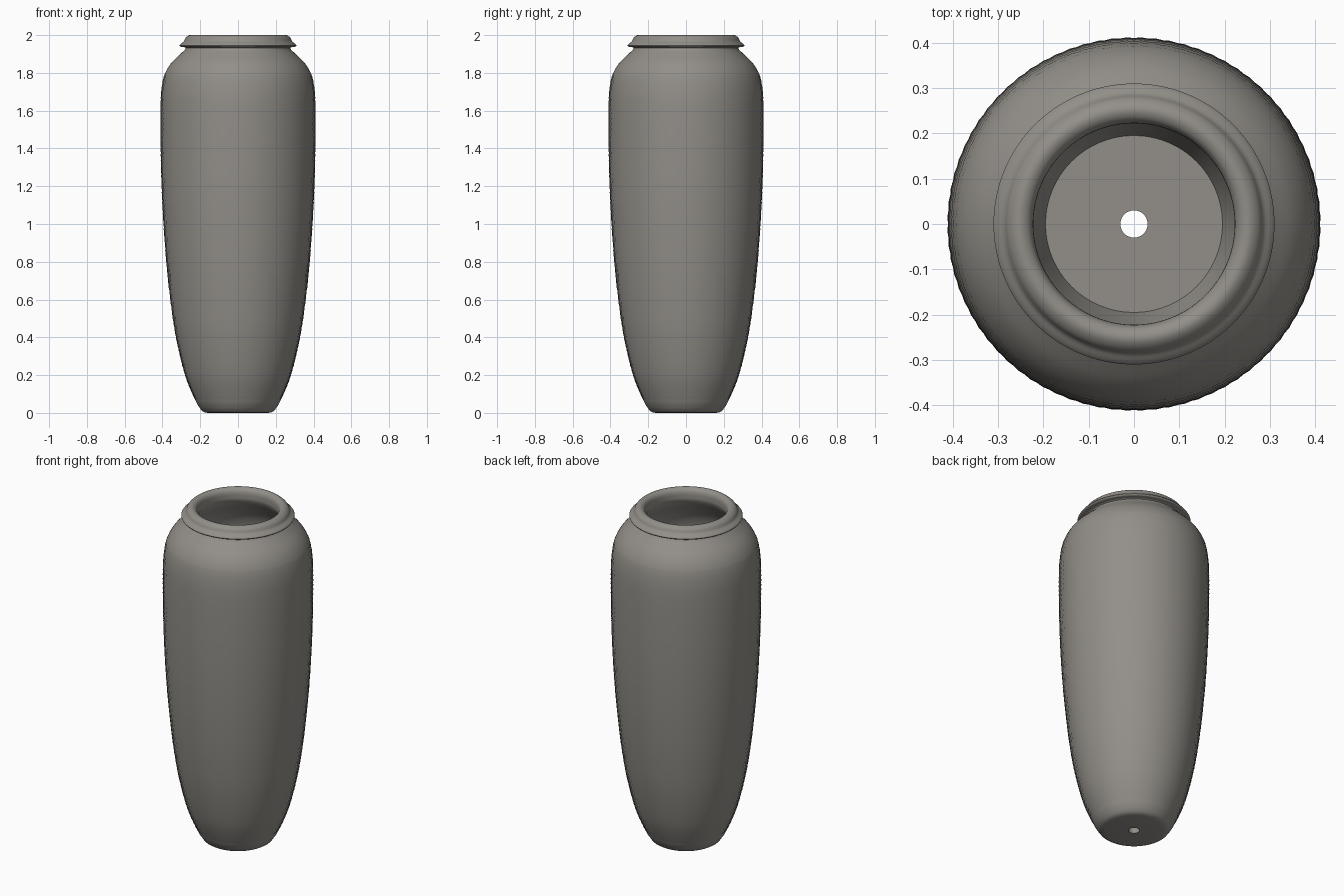
import bpy, bmesh, math

if "Cube" in bpy.data.objects:
    bpy.data.objects.remove(bpy.data.objects["Cube"])

SEG = 160          # columns around the jar
BUMP = 0.0016      # depth of the hammered texture


def smooth_curve(pts, steps):
    """Radius sampled at even heights along a Catmull-Rom curve of (r, z) points."""
    fine = []
    for k in range(len(pts) - 1):
        p = [pts[max(k - 1, 0)], pts[k], pts[k + 1], pts[min(k + 2, len(pts) - 1)]]
        for s in range(12):
            t = s / 12
            fine.append(tuple(0.5 * (2 * b + (c - a) * t + (2 * a - 5 * b + 4 * c - d) * t * t
                                     + (3 * b - a - 3 * c + d) * t ** 3)
                              for a, b, c, d in zip(*p)))
    fine.append(pts[-1])
    # resample by arc length
    run = [0.0]
    for a, b in zip(fine, fine[1:]):
        run.append(run[-1] + math.dist(a, b))
    out, k = [], 0
    for i in range(steps + 1):
        want = run[-1] * i / steps
        while k < len(fine) - 2 and run[k + 1] < want:
            k += 1
        f = (want - run[k]) / (run[k + 1] - run[k])
        out.append(tuple(u + (v - u) * f for u, v in zip(fine[k], fine[k + 1])))
    return out


# Outer body, from the foot up to the neck
body = smooth_curve([(0.205, 0.03), (0.225, 0.065), (0.28, 0.2), (0.328, 0.4), (0.358, 0.6),
                     (0.379, 0.8), (0.394, 1.0), (0.404, 1.2), (0.409, 1.4), (0.410, 1.6),
                     (0.405, 1.71), (0.389, 1.79), (0.355, 1.85), (0.305, 1.9),
                     (0.281, 1.922)], 140)
# Rolled rim, from the neck over the lip to the mouth
rim = smooth_curve([(0.277, 1.932), (0.284, 1.936), (0.302, 1.938), (0.31, 1.945), (0.302, 1.955),
                    (0.287, 1.967), (0.277, 1.986), (0.262, 1.998), (0.247, 2.0),
                    (0.231, 1.991), (0.223, 1.972), (0.222, 1.94)], 36)
# Inside wall, from the mouth down to the floor
inside = smooth_curve([(0.226, 1.925), (0.26, 1.875), (0.31, 1.82), (0.345, 1.75), (0.36, 1.6),
                       (0.354, 1.2), (0.329, 0.8), (0.278, 0.4), (0.235, 0.2),
                       (0.195, 0.05)], 40)

# Closed cross-section: drain hole, foot, body, rim, inside, floor
profile = [(0.03, 0.0, 0), (0.16, 0.0, 0), (0.178, 0.003, 0), (0.193, 0.012, 0)]
profile += [(r, z, 1 if 3 < i < 128 else 0) for i, (r, z) in enumerate(body)]
profile += [(r, z, 0) for r, z in rim + inside]
profile += [(0.03, 0.05, 0)]

bm = bmesh.new()
rings = []
for j, (r, z, textured) in enumerate(profile):
    ring = []
    for i in range(SEG):
        a = 2 * math.pi * i / SEG
        d = textured * BUMP * ((i % 2) + (j % 2) - 1)
        ring.append(bm.verts.new(((r + d) * math.cos(a), (r + d) * math.sin(a), z)))
    rings.append(ring)
for j in range(len(rings)):
    lo, hi = rings[j], rings[(j + 1) % len(rings)]
    for i in range(SEG):
        n = (i + 1) % SEG
        bm.faces.new((lo[i], lo[n], hi[n], hi[i]))
bmesh.ops.recalc_face_normals(bm, faces=bm.faces)

mesh = bpy.data.meshes.new("tall_jar")
bm.to_mesh(mesh)
bm.free()
jar = bpy.data.objects.new("tall_jar", mesh)
bpy.context.collection.objects.link(jar)

# One stone-grey colour
stone = bpy.data.materials.new("warm_grey_stone")
stone.diffuse_color = (0.29, 0.275, 0.25, 1)
stone.use_nodes = True
stone.node_tree.nodes["Principled BSDF"].inputs["Base Color"].default_value = stone.diffuse_color
mesh.materials.append(stone)

bpy.context.view_layer.objects.active = jar
jar.select_set(True)
bpy.ops.object.shade_smooth_by_angle(angle=math.radians(40))
